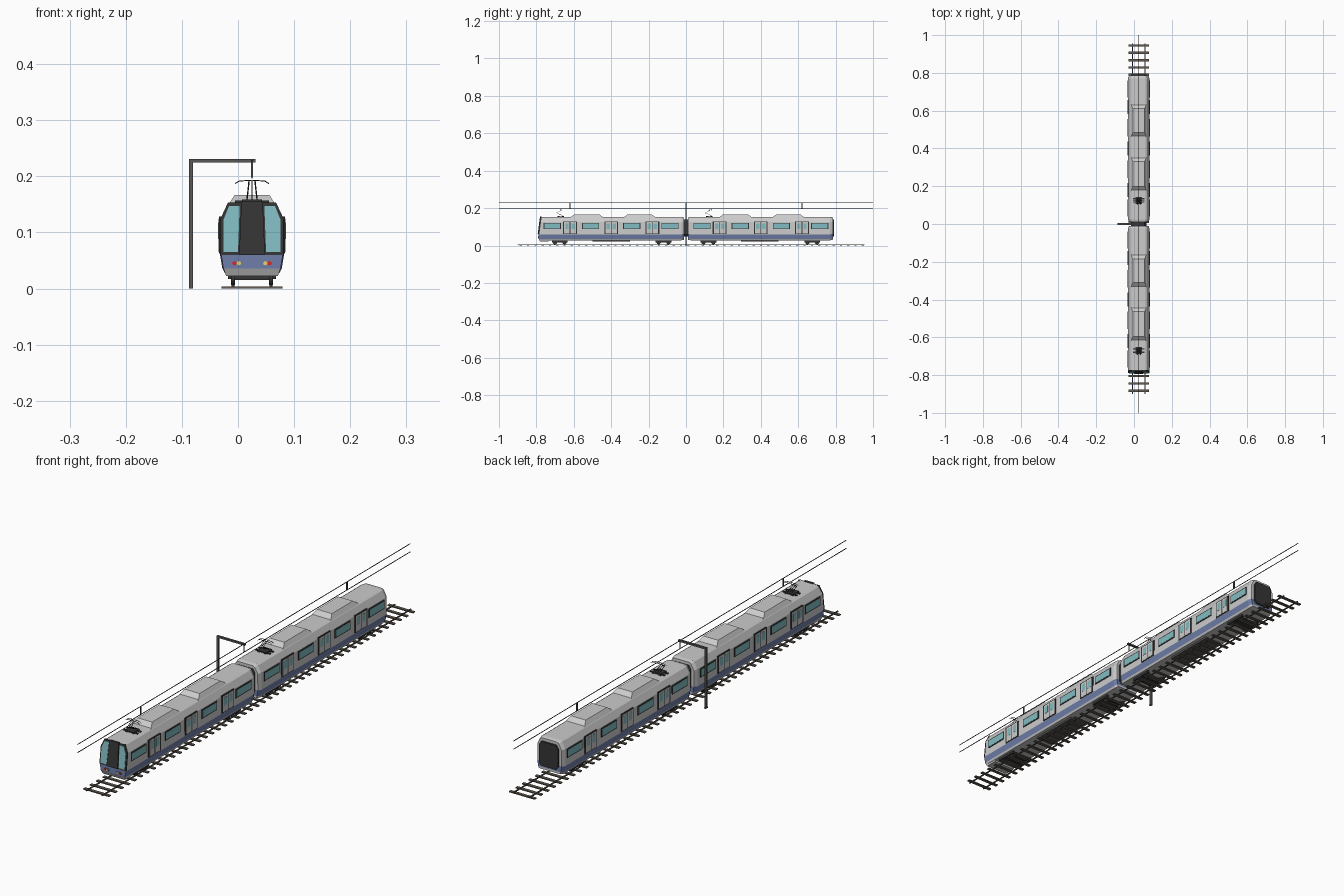
import bpy, bmesh, math
from mathutils import Vector

if "Cube" in bpy.data.objects:
    bpy.data.objects.remove(bpy.data.objects["Cube"])

CX = 0.025      # train centre line
SHIFT = 0.795   # spacing of the two cars


def mat(name, r, g, b):
    m = bpy.data.materials.new(name)
    m.diffuse_color = (r, g, b, 1)
    m.use_nodes = True
    m.node_tree.nodes["Principled BSDF"].inputs["Base Color"].default_value = m.diffuse_color
    return m


DARK = mat("dark", 0.035, 0.035, 0.035)
STEEL = mat("steel", 0.10, 0.095, 0.09)
BLUE = mat("blue", 0.16, 0.21, 0.40)
GLASS = mat("glass", 0.22, 0.50, 0.54)
RED = mat("red", 0.7, 0.02, 0.02)
YELLOW = mat("yellow", 0.85, 0.65, 0.12)
WOOD = mat("wood", 0.13, 0.11, 0.085)
GREY = None


def finish(name, bm, m=None):
    bmesh.ops.recalc_face_normals(bm, faces=bm.faces)
    me = bpy.data.meshes.new(name)
    bm.to_mesh(me)
    bm.free()
    ob = bpy.data.objects.new(name, me)
    bpy.context.collection.objects.link(ob)
    if m:
        me.materials.append(m)
    return ob


def boxes(name, items, m=None):
    """items: (x0, x1, y0, y1, z0, z1), x measured from the train centre."""
    bm = bmesh.new()
    for x0, x1, y0, y1, z0, z1 in items:
        r = bmesh.ops.create_cube(bm, size=1)
        for v in r["verts"]:
            v.co = (CX + (x0 + x1) / 2 + v.co.x * (x1 - x0), (y0 + y1) / 2 + v.co.y * (y1 - y0),
                    (z0 + z1) / 2 + v.co.z * (z1 - z0))
    return finish(name, bm, m)


def plate(name, pts, front, back, m=None):
    """Extrude an (x, z) outline between two y positions given as functions of z."""
    bm = bmesh.new()
    a = [bm.verts.new((CX + x, front(z), z)) for x, z in pts]
    b = [bm.verts.new((CX + x, back(z), z)) for x, z in pts]
    bm.faces.new(a)
    bm.faces.new(b[::-1])
    for i in range(len(a)):
        j = (i + 1) % len(a)
        bm.faces.new((a[i], b[i], b[j], a[j]))
    return finish(name, bm, m)


def tube(name, paths, r, m):
    cu = bpy.data.curves.new(name, "CURVE")
    cu.dimensions = "3D"
    cu.bevel_depth = r
    cu.bevel_resolution = 1
    cu.use_fill_caps = True
    for path in paths:
        sp = cu.splines.new("POLY")
        sp.points.add(len(path) - 1)
        for p, (x, y, z) in zip(sp.points, path):
            p.co = (CX + x, y, z, 1)
    cu.materials.append(m)
    ob = bpy.data.objects.new(name, cu)
    bpy.context.collection.objects.link(ob)


def cab_y(z):
    return -0.788 + max(0, z - 0.06) * 0.13 + max(0, 0.036 - z) * 0.5


# half cross-section of the body, bottom to top
PROFILE = [(0.049, 0.028), (0.053, 0.036), (0.057, 0.06), (0.0565, 0.125), (0.043, 0.149), (0.036, 0.153)]


def body(name, y0, y1, cab):
    bm = bmesh.new()
    rings = []
    for y, s in ((y0, 0), (y0 + 0.014, 1), (y1 - 0.014, 1), (y1, 0)):
        is_nose = cab and y == y0
        side = []
        for x, z in PROFILE:
            k = 1 if s else (0.96 if is_nose else 0.9)
            zz = z if s or is_nose else 0.09 + (z - 0.09) * 0.95
            side.append((x * k, cab_y(z) if is_nose else y, zz))
        rings.append([[bm.verts.new((CX + d * x, yy, z)) for x, yy, z in side] for d in (-1, 1)])
    n = len(PROFILE)
    for i in range(n - 1):
        blue = int(i == 1)
        for a, b in zip(rings, rings[1:]):
            for d in (0, 1):
                bm.faces.new((a[d][i], b[d][i], b[d][i + 1], a[d][i + 1])).material_index = blue
        for k, r in enumerate((rings[0], rings[-1])):
            f = bm.faces.new((r[0][i], r[1][i], r[1][i + 1], r[0][i + 1]))
            f.material_index = blue
    for a, b in zip(rings, rings[1:]):
        for i in (0, n - 1):
            bm.faces.new((a[0][i], b[0][i], b[1][i], a[1][i]))
    ob = finish(name, bm)
    ob.data.materials.append(None)
    ob.data.materials.append(BLUE)


def roof_pod(name, y0, y1):
    bm = bmesh.new()
    lo = [bm.verts.new((CX + x, y, 0.149)) for x, y in ((-.042, y0), (.042, y0), (.042, y1), (-.042, y1))]
    hi = [bm.verts.new((CX + x, y, 0.167)) for x, y in
          ((-.031, y0 + .024), (.031, y0 + .024), (.031, y1 - .024), (-.031, y1 - .024))]
    bm.faces.new(lo)
    bm.faces.new(hi)
    for i in range(4):
        j = (i + 1) % 4
        bm.faces.new((lo[i], lo[j], hi[j], hi[i]))
    finish(name, bm)


def gangway(name, y0, y1):
    pts = [(-.031, .047), (.031, .047), (.04, .058), (.04, .125), (.031, .139), (-.031, .139), (-.04, .125), (-.04, .058)]
    plate(name, pts, lambda z: y0, lambda z: y1, DARK)


def bogie(name, y):
    boxes(name + "_frame", [(-.036, .036, y - .012, y + .012, .016, .03)]
          + [(min(a, b), max(a, b), y - .042, y + .042, .017, .026) for a, b in ((.036, .043), (-.036, -.043))]
          + [(-.036, .036, y + s - .004, y + s + .004, .015, .022) for s in (-.026, .026)], DARK)
    bm = bmesh.new()
    for s in (-.026, .026):
        for x in (-.034, .034):
            r = bmesh.ops.create_cone(bm, segments=16, radius1=.012, radius2=.012, depth=.007, cap_ends=True)
            for v in r["verts"]:
                v.co = Vector((CX + x + v.co.z, y + s + v.co.x, .018 + v.co.y))
    finish(name + "_wheels", bm, DARK)


def pantograph(name, y):
    boxes(name + "_base", [(-.018, .018, y - .018, y + .018, .155, .159)]
          + [(x - .004, x + .004, y + s - .004, y + s + .004, .151, .156) for x in (-.014, .014) for s in (-.014, .014)]
          + [(-.03, .03, y + s - .003, y + s + .003, .153, .157) for s in (-.009, .009)], DARK)
    arms = [[(x, y + .012, .159), (x * .8, y - .022, .174), (x * .6, y + .006, .191)] for x in (-.009, 0, .009)]
    tube(name + "_arms", arms, .0012, DARK)
    heads = [[(-.03, y + s, .187), (-.023, y + s, .1915), (0, y + s, .193), (.023, y + s, .1915), (.03, y + s, .187)]
             for s in (0, .01)]
    tube(name + "_head", heads, .001, DARK)


def both(x0, x1, *rest):
    return [(x0, x1, *rest), (-x1, -x0, *rest)]


# the two cars
for n, (y0, y1, cab) in enumerate(((-.788, -.01, True), (.01, .785, False))):
    car = ("front_car", "rear_car")[n]
    off = n * SHIFT
    mid = -.4 + n * .8
    body(car + "_body", y0, y1, cab)
    roof_pod(car + "_roof_pod_front", -.62 + off, -.44 + off)
    roof_pod(car + "_roof_pod_rear", -.335 + off, -.16 + off)
    pantograph(car + "_pantograph", -.67 + off)
    bogie(car + "_bogie_front", -.675 + off)
    bogie(car + "_bogie_rear", -.12 + off)
    # double doors and long windows on both sides
    frames, leaves, door_glass, win_frames, win_glass = [], [], [], [], []
    for d in (-.22, 0, .22):
        y = mid + d
        frames += both(.05, .0592, y - .037, y + .037, .062, .128)
        for s in (-1, 1):
            c = y + s * .0165
            leaves += both(.055, .0598, c - .0148, c + .0148, .065, .125)
            door_glass += both(.055, .0604, c - .009, c + .009, .088, .118)
    for d in (-.315, -.11, .11, .315):
        y = mid + d
        win_frames += both(.05, .0585, y - .046, y + .046, .087, .121)
        win_glass += both(.055, .0592, y - .042, y + .042, .091, .117)
    boxes(car + "_door_frames", frames, DARK)
    boxes(car + "_door_leaves", leaves)
    boxes(car + "_door_glass", door_glass, GLASS)
    boxes(car + "_window_frames", win_frames, DARK)
    boxes(car + "_window_glass", win_glass, GLASS)

gangway("middle_gangway", -.014, .014)
gangway("rear_gangway", .78, .792)


# cab front: frame, screens, centre door, lamps, skirt
def front_plate(name, pts, d, m):
    plate(name, pts, lambda z: cab_y(z) - d, lambda z: cab_y(z) + .004, m)


front_plate("cab_frame", [(-.056, .06), (.056, .06), (.056, .125), (.043, .153), (-.043, .153), (-.056, .125)], .001, DARK)
front_plate("cab_door", [(-.023, .061), (.023, .061), (.019, .155), (-.019, .155)], .005, DARK)
for s, side in ((-1, "left"), (1, "right")):
    front_plate(side + "_windscreen", [(s * x, z) for x, z in
                ((.025, .065), (.051, .065), (.051, .122), (.041, .147), (.022, .147))], .003, GLASS)
    front_plate(side + "_lamp_housing", [(s * x, z) for x, z in
                ((.017, .040), (.036, .040), (.038, .045), (.036, .050), (.017, .050))], .001, BLUE)
    for x, m, kind in ((.0235, YELLOW, "headlamp"), (.0315, RED, "tail_lamp")):
        oct_pts = [(s * x + .0038 * math.cos(i * math.pi / 4), .045 + .0038 * math.sin(i * math.pi / 4)) for i in range(8)]
        front_plate(side + "_" + kind, oct_pts, .003, m)
plate("cab_skirt", [(-.046, .022), (.046, .022), (.05, .034), (-.05, .034)],
      lambda z: cab_y(z) - .0005, lambda z: -.735, GREY)

# underfloor equipment between the bogies
boxes("underfloor_boxes", [(-.036, .036, -.5 + o, -.3 + o, .021, .03) for o in (0, SHIFT)], STEEL)

# track
boxes("sleepers", [(-.054, .054, -.883 + i * .0389 - .006, -.883 + i * .0389 + .006, 0, .004) for i in range(48)], WOOD)
boxes("rails", both(.0315, .0365, -.9, .955, .003, .0065), STEEL)

# overhead line with droppers, pole and arm
tube("overhead_wires", [[(0, -1, z), (0, 1, z)] for z in (.197, .228)], .0014, DARK)
boxes("droppers", [(-.0015, .0015, y - .003, y + .003, .198, .228) for y in (-.62, .62)]
      + [(-.0008, .0008, -.001, .001, .198, .226)], STEEL)
boxes("mast", [(-.1125, -.105, -.004, .004, .003, .231)], STEEL)
boxes("mast_arm", [(-.1125, .006, -.004, .004, .2245, .231)], STEEL)
boxes("mast_foot", [(-.1125, -.105, -.006, .006, 0, .004)], STEEL)
